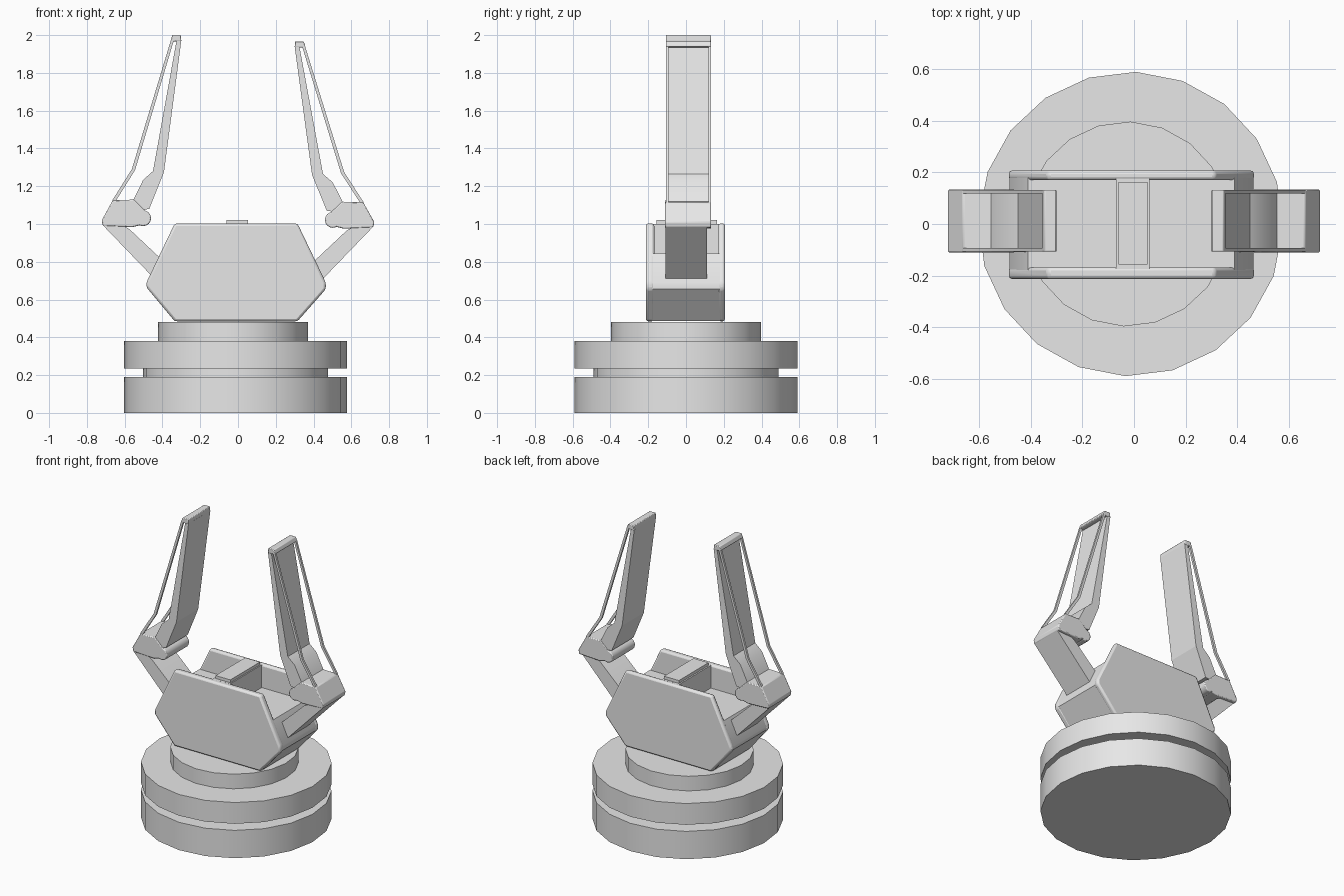
import bpy, bmesh, math
from mathutils import Matrix

if "Cube" in bpy.data.objects:
    bpy.data.objects.remove(bpy.data.objects["Cube"])

grey = bpy.data.materials.new("plain grey")
grey.use_nodes = True
GREY = (0.8, 0.8, 0.8, 1)
grey.diffuse_color = GREY
grey.node_tree.nodes["Principled BSDF"].inputs["Base Color"].default_value = GREY


def finish(name, bm, bevel=0, segments=2):
    bmesh.ops.recalc_face_normals(bm, faces=bm.faces)
    mesh = bpy.data.meshes.new(name)
    bm.to_mesh(mesh)
    bm.free()
    mesh.materials.append(grey)
    ob = bpy.data.objects.new(name, mesh)
    bpy.context.collection.objects.link(ob)
    bpy.ops.object.select_all(action='DESELECT')
    ob.select_set(True)
    bpy.context.view_layer.objects.active = ob
    bpy.ops.object.shade_smooth_by_angle(angle=math.radians(30))
    if bevel:
        mod = ob.modifiers.new("Rounded edges", 'BEVEL')
        mod.width, mod.segments = bevel, segments
        mod.angle_limit = math.radians(25)
    return ob


def extrude(name, outline, y0, y1, bevel=0):
    """Solid made from an (x, z) outline swept from y0 to y1."""
    bm = bmesh.new()
    face = bm.faces.new([bm.verts.new((x, y0, z)) for x, z in outline])
    new = bmesh.ops.extrude_face_region(bm, geom=[face])["geom"]
    verts = [v for v in new if isinstance(v, bmesh.types.BMVert)]
    bmesh.ops.translate(bm, verts=verts, vec=(0, y1 - y0, 0))
    return finish(name, bm, bevel)


def rect(x0, x1, z0, z1):
    return [(x0, z0), (x1, z0), (x1, z1), (x0, z1)]


def disc(name, x, radius, z0, z1):
    bm = bmesh.new()
    turn = Matrix.Translation((x, 0, (z0 + z1) / 2)) @ Matrix.Rotation(math.radians(-2), 4, 'Z')
    bmesh.ops.create_cone(bm, cap_ends=True, segments=20, radius1=radius,
                          radius2=radius, depth=z1 - z0, matrix=turn)
    return finish(name, bm)


# Stepped turntable
disc("base_disc", -0.013, 0.59, 0, 0.19)
disc("base_neck", -0.013, 0.49, 0.19, 0.235)
disc("turning_disc", -0.013, 0.59, 0.235, 0.38)
disc("collar", -0.027, 0.397, 0.38, 0.48)

# Hexagonal body with two open pockets
hexagon = [(-0.335, 0.485), (0.315, 0.485), (0.465, 0.655), (0.465, 0.69),
           (0.315, 1.003), (-0.335, 1.003), (-0.485, 0.69), (-0.485, 0.665)]
for side, y0, y1 in (("front", -0.213, -0.168), ("back", 0.17, 0.207)):
    extrude(side + "_body_plate", hexagon, y0, y1, 0.015)
core = [(-0.335, 0.487), (0.315, 0.487), (0.463, 0.657), (0.463, 0.69),
        (0.39, 0.845), (-0.41, 0.845), (-0.483, 0.69), (-0.483, 0.667)]
extrude("body_core", core, -0.18, 0.18)
extrude("body_bridge", rect(-0.07, 0.06, 0.83, 1.0), -0.18, 0.18)
extrude("bridge_strip", rect(-0.06, 0.052, 0.99, 1.02), -0.157, 0.163)

# Arms: outlines drawn for +x, mirrored for -x
link = [(0.715, 0.985), (0.45, 0.71), (0.33, 0.74), (0.41, 0.81), (0.575, 0.965), (0.66, 1.01)]
knuckle = [(0.56, 0.975), (0.716, 0.982), (0.722, 1.01), (0.663, 1.115),
           (0.55, 1.118), (0.48, 1.05), (0.5, 0.99)]
foot = [(0.47, 1.07), (0.545, 1.06), (0.555, 1.115), (0.502, 1.22),
        (0.45, 1.265), (0.392, 1.26)]
blade = [(0.392, 1.26), (0.45, 1.265), (0.325, 1.94), (0.3, 1.94)]
tip = [(0.3, 1.935), (0.345, 1.935), (0.357, 1.94), (0.347, 1.967), (0.302, 1.967)]
strut = [(0.648, 1.11), (0.665, 1.115), (0.562, 1.275), (0.354, 1.945),
         (0.338, 1.945), (0.545, 1.27)]

for side, sign in (("left", 1), ("right", -1)):
    def place(points):
        if sign > 0:
            return points
        return [(-x, z + 0.008 + 0.026 * max(0, z - 1)) for x, z in points]
    extrude(side + "_arm_link", place(link), -0.108, 0.112)
    extrude(side + "_knuckle", place(knuckle), -0.11, 0.133, 0.006)
    extrude(side + "_finger_foot", place(foot), -0.105, 0.13)
    extrude(side + "_finger_blade", place(blade), -0.105, 0.13)
    extrude(side + "_finger_tip", place(tip), -0.107, 0.132, 0.004)
    for edge, y0 in (("front", -0.107), ("back", 0.118)):
        extrude(f"{side}_{edge}_strut", place(strut), y0, y0 + 0.014)
    # Rounded pivot bar on the inner side of the knuckle
    bm = bmesh.new()
    px, pz = place([(0.502, 1.022)])[0]
    turn = Matrix.Translation((px, 0.0115, pz)) @ Matrix.Rotation(math.pi / 2, 4, 'X')
    bmesh.ops.create_cone(bm, cap_ends=True, segments=16, radius1=0.042,
                          radius2=0.042, depth=0.243, matrix=turn)
    finish(side + "_pivot_bar", bm, 0.006)
